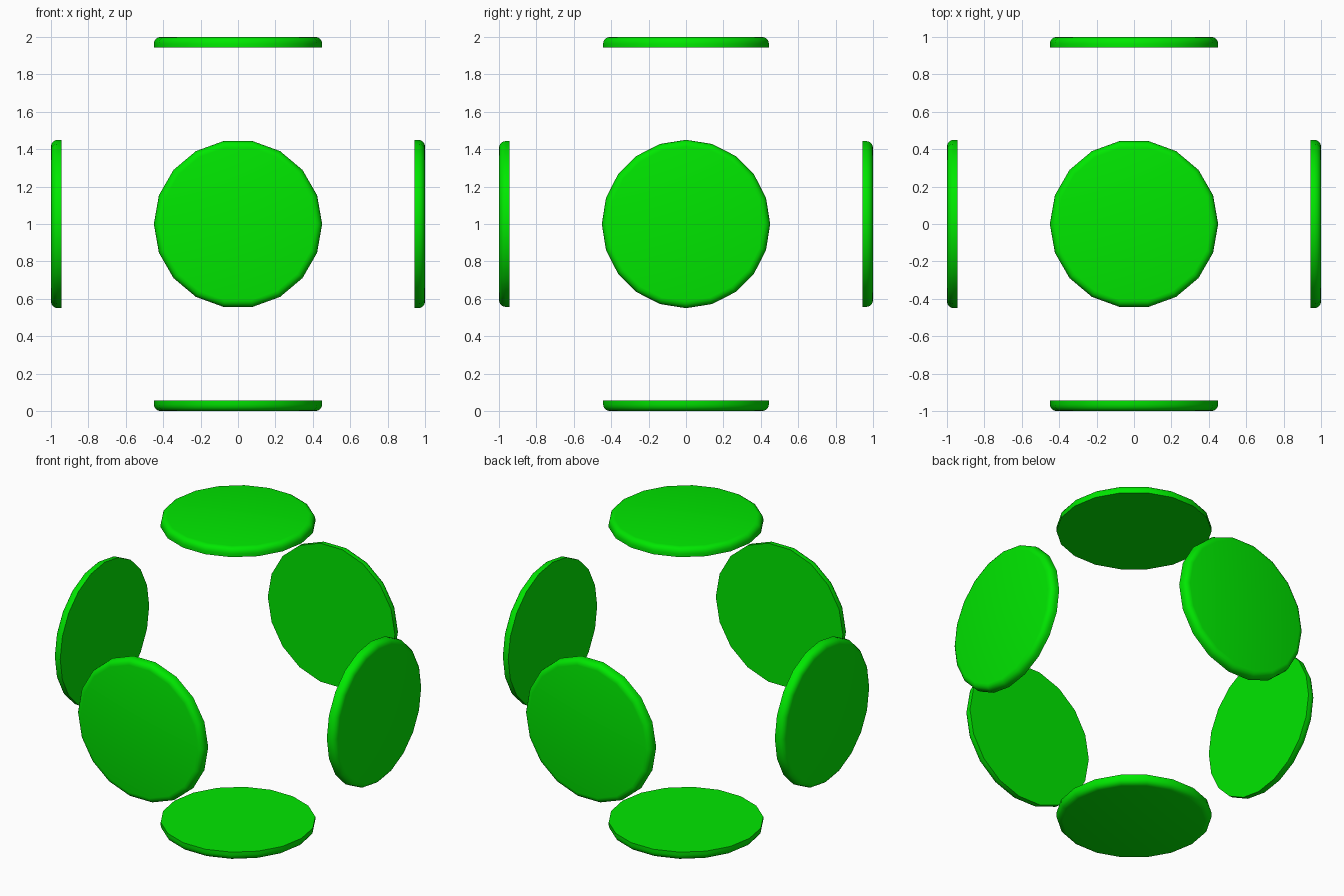
import bpy, bmesh
from math import radians, pi
from mathutils import Matrix, Vector

if "Cube" in bpy.data.objects:
    bpy.data.objects.remove(bpy.data.objects["Cube"])

RADIUS, THICK, ROUND = 0.45, 0.056, 0.036

green = bpy.data.materials.new("green")
green.diffuse_color = (0.0, 0.8, 0.0, 1)
green.use_nodes = True
green.node_tree.nodes["Principled BSDF"].inputs["Base Color"].default_value = green.diffuse_color


def disc(name, rot, sides):
    """Flat disc one unit from the centre, with its outer rim rounded."""
    bm = bmesh.new()
    bmesh.ops.create_cone(bm, cap_ends=True, segments=sides, radius1=RADIUS,
                          radius2=RADIUS, depth=THICK)
    # put a corner on the local x axis
    first = max(bm.verts, key=lambda v: (round(v.co.x, 4), v.co.y)).co
    from_axis = Vector((1, 0)).angle_signed(first.xy)
    bmesh.ops.rotate(bm, verts=bm.verts, matrix=Matrix.Rotation(from_axis, 3, 'Z'))
    rim = [e for e in bm.edges if all(v.co.z > 0 for v in e.verts)]
    bmesh.ops.bevel(bm, geom=rim, offset=ROUND, segments=4, profile=0.5,
                    affect='EDGES')
    bmesh.ops.translate(bm, verts=bm.verts, vec=(0, 0, 1 - THICK / 2))
    bmesh.ops.transform(bm, verts=bm.verts, matrix=rot)
    bmesh.ops.translate(bm, verts=bm.verts, vec=(0, 0, 1))
    mesh = bpy.data.meshes.new(name)
    bm.to_mesh(mesh)
    bm.free()
    mesh.materials.append(green)
    ob = bpy.data.objects.new(name, mesh)
    bpy.context.collection.objects.link(ob)
    bpy.context.view_layer.objects.active = ob
    ob.select_set(True)
    bpy.ops.object.shade_smooth_by_angle(angle=radians(35))
    ob.select_set(False)


# top, front, bottom and back discs, turned about x
for i, name in enumerate(("top_disc", "front_disc", "bottom_disc", "back_disc")):
    disc(name, Matrix.Rotation(i * pi / 2, 4, 'X'), 18)

# left and right discs, turned about y
for name, s in (("right_disc", 1), ("left_disc", -1)):
    disc(name, Matrix.Rotation(s * pi / 2, 4, 'Y'), 20)
